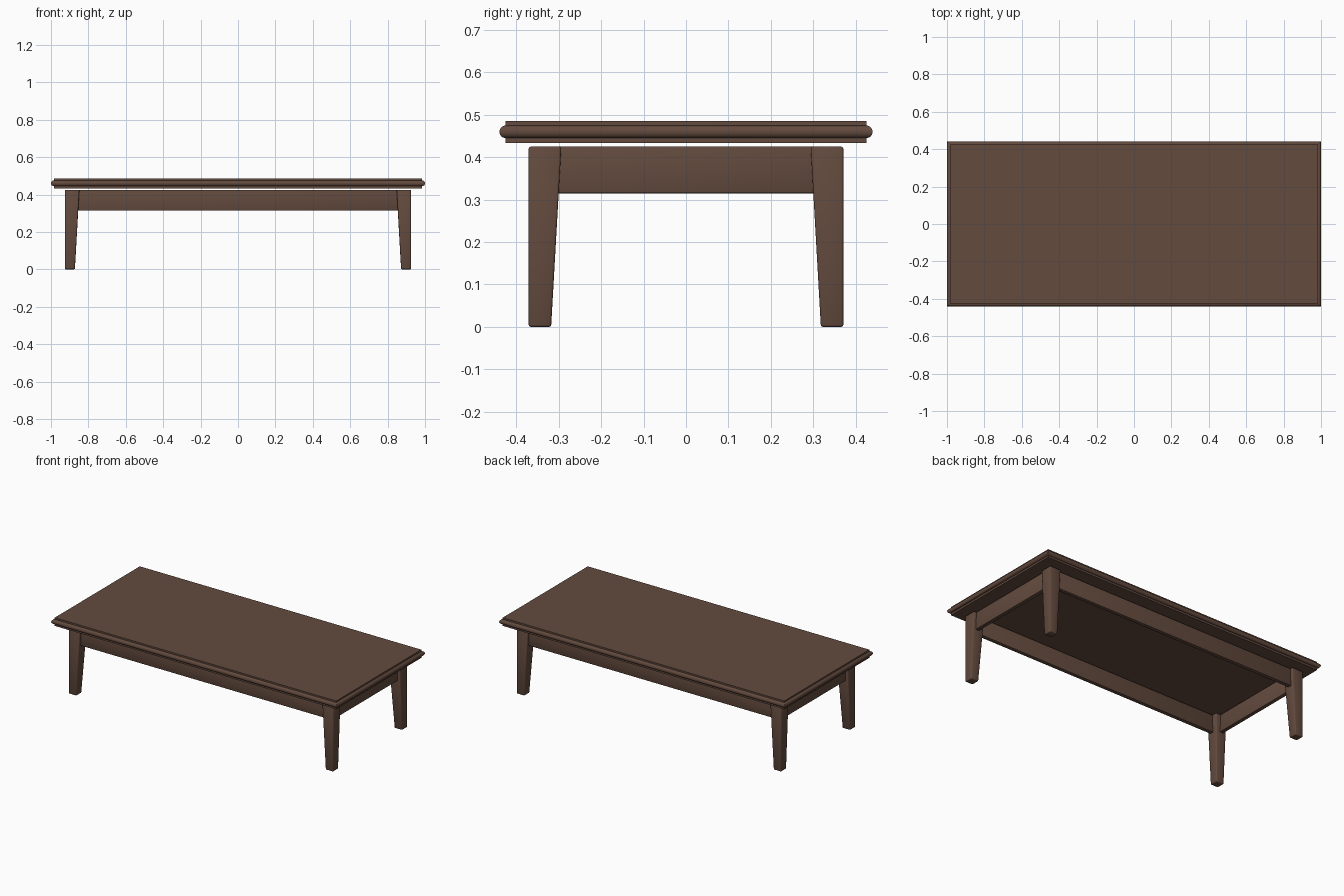
import bpy, bmesh, math

if "Cube" in bpy.data.objects:
    bpy.data.objects.remove(bpy.data.objects["Cube"])

wood = bpy.data.materials.new("dark_walnut")
wood.diffuse_color = (0.125, 0.069, 0.048, 1)
wood.use_nodes = True
wood.node_tree.nodes["Principled BSDF"].inputs["Base Color"].default_value = wood.diffuse_color


def stack(name, rings, bevel=0.0, angle=40):
    """Solid from stacked rectangles (x0, x1, y0, y1, z)."""
    bm = bmesh.new()
    loops = []
    for x0, x1, y0, y1, z in rings:
        loops.append([bm.verts.new(p) for p in
                      ((x0, y0, z), (x1, y0, z), (x1, y1, z), (x0, y1, z))])
    bm.faces.new(loops[0])
    bm.faces.new(loops[-1])
    for a, b in zip(loops, loops[1:]):
        for i in range(4):
            j = (i + 1) % 4
            bm.faces.new((a[i], a[j], b[j], b[i]))
    if bevel:
        bmesh.ops.bevel(bm, geom=bm.edges[:], offset=bevel, segments=2,
                        profile=0.5, affect='EDGES')
    bmesh.ops.recalc_face_normals(bm, faces=bm.faces)
    me = bpy.data.meshes.new(name)
    bm.to_mesh(me)
    bm.free()
    me.materials.append(wood)
    ob = bpy.data.objects.new(name, me)
    bpy.context.collection.objects.link(ob)
    bpy.ops.object.select_all(action='DESELECT')
    ob.select_set(True)
    bpy.context.view_layer.objects.active = ob
    bpy.ops.object.shade_smooth_by_angle(angle=math.radians(angle))
    return ob


# Table top: slab with a half-round bead along its edge
X, Y, R, ZC = 0.985, 0.425, 0.015, 0.46
profile = [(0, 0.433), (0, ZC - R)]
for k in range(1, 8):
    t = math.pi * (k / 8 - 0.5)
    profile.append((R * math.cos(t), ZC + R * math.sin(t)))
profile += [(0, ZC + R), (0, 0.485)]
stack("table_top", [(-X - o, X + o, -Y - o, Y + o, z) for o, z in profile])

# Legs: outer faces upright, inner faces tapered
LX, LY, TOP = 0.925, 0.371, 0.425
for sx, nx in ((-1, "left"), (1, "right")):
    for sy, ny in ((-1, "front"), (1, "back")):
        rings = []
        for w, z in ((0.053, 0), (0.077, TOP)):
            xs = sorted((sx * LX, sx * (LX - w)))
            ys = sorted((sy * LY, sy * (LY - w)))
            rings.append((*xs, *ys, z))
        stack(f"{ny}_{nx}_leg", rings, 0.005, 80)

# Aprons: rails set back from the outer leg faces
SET, TH, LOW = 0.018, 0.025, 0.315
for s, n in ((-1, "front"), (1, "back")):
    ys = sorted((s * (LY - SET), s * (LY - SET - TH)))
    stack(f"{n}_apron", [(-0.865, 0.865, *ys, z) for z in (LOW, TOP)], 0.003, 80)
for s, n in ((-1, "left"), (1, "right")):
    xs = sorted((s * (LX - SET), s * (LX - SET - TH)))
    stack(f"{n}_apron", [(*xs, -0.311, 0.311, z) for z in (LOW, TOP)], 0.003, 80)
